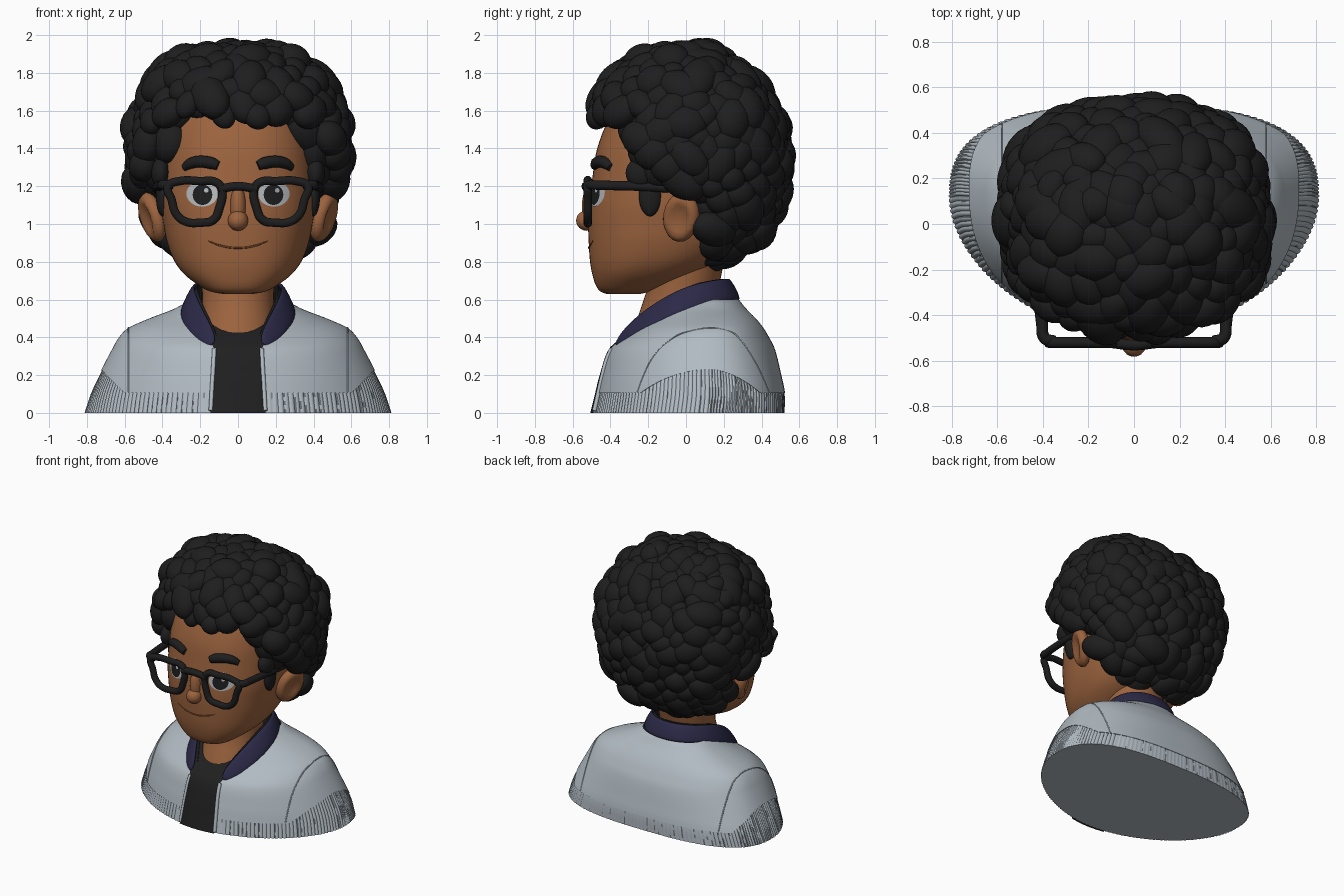
import bpy, bmesh, math, random
from mathutils import Vector, Matrix

random.seed(4)
if "Cube" in bpy.data.objects:
    bpy.data.objects.remove(bpy.data.objects["Cube"])

def material(name, *rgb):
    m = bpy.data.materials.new(name)
    m.use_nodes = True
    m.diffuse_color = (*rgb, 1)
    m.node_tree.nodes["Principled BSDF"].inputs["Base Color"].default_value = (*rgb, 1)
    return m

skin = material("skin brown", .33, .125, .048)
hair_mat = material("hair black", .013, .013, .013)
jacket_mat = material("jacket pale grey", .44, .495, .54)
groove_mat = material("rib grey", .14, .16, .18)
navy = material("collar navy", .024, .022, .062)
shirt_mat = material("shirt black", .014, .014, .014)
frame_mat = material("frame black", .012, .012, .013)
white = material("eye white", .46, .49, .51)
lip_mat = material("mouth brown", .2, .07, .026)
BOTH = ((1, "left"), (-1, "right"))

def add_object(name, data, *mats):
    ob = bpy.data.objects.new(name, data)
    bpy.context.collection.objects.link(ob)
    for m in mats:
        data.materials.append(m)
    bpy.ops.object.select_all(action='DESELECT')
    ob.select_set(True)
    bpy.context.view_layer.objects.active = ob
    if ob.type == 'CURVE':
        bpy.ops.object.convert(target='MESH')
    bpy.ops.object.shade_smooth_by_angle(angle=math.radians(50))
    return bpy.context.object

def from_bmesh(name, bm, *mats):
    bmesh.ops.recalc_face_normals(bm, faces=bm.faces)
    me = bpy.data.meshes.new(name)
    bm.to_mesh(me)
    bm.free()
    return add_object(name, me, *mats)

def grid(name, rows, *mats, close=False, rule=lambda i, j: 0, caps=()):
    """Skin a grid of points; caps gives the material of the end faces."""
    bm = bmesh.new()
    vs = [[bm.verts.new(p) for p in row] for row in rows]
    n = len(rows[0])
    for j, (a, b) in enumerate(zip(vs, vs[1:])):
        for i in range(n if close else n - 1):
            k = (i + 1) % n
            bm.faces.new((a[i], a[k], b[k], b[i])).material_index = rule(i, j)
    for row, index in zip((vs[0], vs[-1]), caps):
        bm.faces.new(row).material_index = index
    return from_bmesh(name, bm, *mats)

def blob(bm, centre, size, rot=Matrix()):
    mat = Matrix.Translation(centre) @ rot @ Matrix.Diagonal((*size, 1))
    return bmesh.ops.create_icosphere(bm, subdivisions=3, radius=1, matrix=mat)["verts"]

def tube(name, pts, radius, mat, closed=False, taper=(1,) * 20):
    cu = bpy.data.curves.new(name, 'CURVE')
    cu.dimensions, cu.use_fill_caps = '3D', True
    cu.bevel_depth, cu.bevel_resolution, cu.resolution_u = radius, 3, 6
    sp = cu.splines.new('BEZIER')
    sp.bezier_points.add(len(pts) - 1)
    sp.use_cyclic_u = closed
    for bp, p, r in zip(sp.bezier_points, pts, taper):
        bp.co, bp.radius = p, r
        bp.handle_left_type = bp.handle_right_type = 'AUTO'
    return add_object(name, cu, mat)

def section(shape, z, side):
    """Half width, middle, depth and roundness of a body at a height."""
    table, mid, power = shape
    i = next(k for k in range(len(table) - 1) if z <= table[k + 1][0] + 1e-6)
    p, a, b, q = (Vector(table[min(max(k, 0), len(table) - 1)]) for k in range(i - 1, i + 3))
    h = b[0] - a[0]
    t, ma, mb = (z - a[0]) / h, (b - p) / (b[0] - p[0]) * h, (q - a) / (q[0] - a[0]) * h
    v = a + t * ma + t * t * (3 * (b - a) - 2 * ma - mb) + t ** 3 * (2 * (a - b) + ma + mb)
    c = v[2] + mid * (v[3] - v[2])
    return v[1], c, (v[3] - c if side > 0 else c - v[2]), power(side, z)

def ring_point(shape, ang, z, scale=1):
    s, k = math.sin(ang), math.cos(ang)
    rx, c, ry, n = section(shape, z, s)
    r = scale / (abs(s) ** n + abs(k) ** n) ** (1 / n)
    return (rx * k * r, c + s * r * ry, z)

def on_surface(shape, x, z, lift=0, side=-1):
    rx, c, ry, n = section(shape, z, side)
    d = (1 - min(abs(x / rx), 1) ** n) ** (1 / n)
    return (x, c + side * (d * ry + lift), z)

def turns(n):
    return [math.tau * i / n for i in range(n)]

# Jacket body: ribbed hem and cuffs below, smooth shell above
BODY = ([(0, .818, -.5, .525), (.1, .785, -.475, .525), (.2, .738, -.45, .505), (.34, .665, -.4, .47),
         (.4, .63, -.33, .44), (.45, .58, -.26, .41), (.5, .47, -.18, .37), (.55, .34, -.13, .32),
         (.6, .25, -.1, .28)], .6, lambda s, z: min(2.1, 1.82 + z * .7) if s < 0 else 2.7 - z)
SEG, RIB, SHELL = 480, 5, 24
columns = []
for i, a in enumerate(turns(SEG)):
    top = .105 + .125 * max(0, abs(math.cos(a)) - .78) / .22
    column = [ring_point(BODY, a, top * j / RIB, .985 if i % 3 == 0 else .993) for j in range(RIB + 1)]
    columns.append(column + [ring_point(BODY, a, top + (.6 - top) * j / SHELL) for j in range(SHELL + 1)])
dark = [i % 3 == 0 and random.random() < .45 for i in range(SEG)]

def jacket_colour(i, j):
    x, y, z = columns[i][j]
    if z > .44 and abs(x) < .235 and y < .1:
        return 2
    return 1 if j < RIB and dark[i] and random.random() < .6 else 0

grid("jacket", list(zip(*columns)), jacket_mat, groove_mat, shirt_mat, close=True, caps=(0, 2),
     rule=jacket_colour)

# Shirt panel, jacket front edges and sleeve seams
def opening(z):
    return .145 - .06 * z if z < .34 else min(.2, .125 + (z - .34) * .6)

grid("shirt", [[on_surface(BODY, opening(z) * (u / 8 - 1), z, .007) for u in range(17)]
               for z in (.49 * j / 24 for j in range(25))], shirt_mat)
climb = (.11, .2, .3, .38, .43)
for s, side in BOTH:
    tube(side + "_front_edge", [on_surface(BODY, s * opening(z), z, .002)
                                for z in (.012, .1, .2, .28, .34)], .012, jacket_mat)
    seam = [on_surface(BODY, s * .58, z) for z in climb]
    seam += [on_surface(BODY, s * .58, z, 0, 1) for z in reversed(climb)]
    tube(side + "_sleeve_seam", seam, .004, jacket_mat)

# Collar band and its dark lining
low = [(.125, -.395, .33), (.24, -.31, .385), (.318, -.11, .5), (.295, .1, .57), (.17, .26, .595), (0, .295, .595)]
high = [(.11, -.355, .41), (.175, -.25, .53), (.235, -.06, .655), (.23, .09, .7), (.14, .2, .715), (0, .23, .715)]
for name, scale, thick, mat in (("collar", 1, .028, navy), ("collar_lining", .92, .012, shirt_mat)):
    band = [[(x * scale, y * scale, z) for x, y, z in edge + [(-x, y, z) for x, y, z in edge[-2::-1]]]
            for edge in (low, high)]
    collar = grid(name, band, mat)
    solid = collar.modifiers.new("thickness", 'SOLIDIFY')
    solid.thickness, solid.offset = thick, 0
    sub = collar.modifiers.new("round", 'SUBSURF')
    sub.levels = sub.render_levels = 2

# Neck and head
grid("neck", [[(r * math.cos(a), y + r * math.sin(a), z) for a in turns(48)] for z, r, y in
              ((.36, .22, -.1), (.44, .2, -.1), (.52, .19, -.06), (.64, .19, -.02), (.85, .21, 0))],
     skin, close=True, caps=(0, 0))
HEAD = ([(.63, .08, -.42, -.24), (.64, .14, -.45, -.2), (.67, .2, -.475, -.1), (.73, .28, -.495, .05),
         (.8, .335, -.508, .18), (.9, .375, -.515, .28), (1, .395, -.518, .33), (1.1, .41, -.512, .35),
         (1.25, .41, -.495, .37), (1.4, .4, -.47, .38), (1.55, .37, -.41, .37), (1.7, .28, -.3, .3),
         (1.8, .1, -.1, .1)], .5, lambda s, z: 2.35)
grid("head", [[ring_point(HEAD, a, .63 + 1.17 * (j / 60) ** 1.3) for a in turns(72)] for j in range(61)],
     skin, close=True, caps=(0, 0))

# Nose and mouth
bm = bmesh.new()
blob(bm, (0, -.525, 1.018), (.054, .057, .054))
blob(bm, (0, -.5, 1.09), (.042, .052, .12))
from_bmesh("nose", bm, skin)
tube("mouth", [on_surface(HEAD, x * .16, .873 + .038 * x * x) for x in (-1, -.6, -.2, .2, .6, 1)],
     .005, lip_mat, taper=(.4, 1, 1, 1, 1, .4))

def face_disc(name, cx, cz, rx, rz, lift, mat):
    grid(name, [[on_surface(HEAD, cx + rx * r * math.cos(a), cz + rz * r * math.sin(a), lift)
                 for a in turns(32)] for r in (.01, .35, .7, 1)], mat, close=True, caps=(0,))

brow = ((.105, 1.308), (.14, 1.322), (.2, 1.33), (.25, 1.32), (.285, 1.298))
rim = ((.088, 1.19), (.1, 1.08), (.13, 1.022), (.2, 1.007), (.275, 1.012), (.325, 1.05),
       (.352, 1.13), (.37, 1.2), (.31, 1.227), (.2, 1.227), (.118, 1.222))
arm = ((.35, -.515, 1.207), (.392, -.5, 1.207), (.403, -.44, 1.205), (.42, -.25, 1.2), (.43, -.08, 1.19))
for s, side in BOTH:
    # Eyes, brows and glasses
    face_disc(side + "_eye_white", s * .19, 1.16, .083, .068, .004, white)
    face_disc(side + "_iris", s * .188, 1.155, .052, .054, .008, hair_mat)
    face_disc(side + "_eye_glint", s * .188 + .02, 1.178, .012, .012, .011, white)
    tube(side + "_brow", [on_surface(HEAD, s * x, z, .002) for x, z in brow], .033, hair_mat,
         taper=(.75, 1, 1, .9, .6))
    tube(side + "_rim", [(s * x, -.52, z) for x, z in rim], .0235, frame_mat, closed=True)
    tube(side + "_temple", [(s * x, y, z) for x, y, z in arm], .026, frame_mat)
    # Ear with a hollow on its outer face, flared backwards
    bm = bmesh.new()
    for v in blob(bm, (0, 0, 0), (1, 1, 1)):
        r = math.hypot(v.co.y, v.co.z)
        if v.co.x * s > 0 and r < .7:
            v.co.x *= .35 + .65 * (r / .7) ** 3
    pose = (Matrix.Translation((s * .455, -.025, 1.037)) @ Matrix.Rotation(s * .25, 4, 'Y')
            @ Matrix.Rotation(-s * .4, 4, 'Z') @ Matrix.Rotation(-.2, 4, 'X'))
    bmesh.ops.transform(bm, matrix=pose @ Matrix.Diagonal((.058, .1, .138, 1)), verts=bm.verts)
    from_bmesh(side + "_ear", bm, skin)
tube("glasses_bridge", [(-.1, -.52, 1.185), (0, -.53, 1.2), (.1, -.52, 1.185)], .024, frame_mat)

# Curly hair: packed curls over a rounded envelope, open around the face
def curls(bm, count, shrink, small, large):
    for i in range(count):
        h, a = 1 - 2 * (i + .5) / count, i * math.pi * (3 - math.sqrt(5))
        w = math.sqrt(1 - h * h)
        d = Vector((w * math.cos(a), w * math.sin(a), h))
        d /= sum(abs(c) ** 2.5 for c in d) ** (1 / 2.5)
        p = Vector((d.x * .54, d.y * (.45 if d.y > 0 else .53), d.z * (.51 if d.z > 0 else .58)))
        p.y *= 1 - 1.6 * p.z ** 2 if p.y > 0 and p.z > 0 else 1
        p = p * shrink * random.uniform(.95, 1.02) + Vector((0, .05, 1.4))
        hairline = next(y for z, y in ((1.57, -1), (1.36, -.29), (1.2, -.21), (.98, .14), (0, .11)) if p.z > z)
        if p.y > hairline:
            r = random.uniform(small, large)
            turn = d.to_track_quat('Z', 'Y').to_matrix().to_4x4() @ Matrix.Rotation(random.uniform(0, 3), 4, 'Z')
            blob(bm, p, (r * random.uniform(1.05, 1.5), r, r * .85), turn)

bm = bmesh.new()
curls(bm, 330, 1, .062, .105)
curls(bm, 190, .84, .085, .11)
for s, side in BOTH:
    blob(bm, (s * .4, -.19, 1.15), (.035, .06, .11))
    blob(bm, (s * .41, -.24, 1.27), (.05, .08, .08))
from_bmesh("curly_hair", bm, hair_mat)
